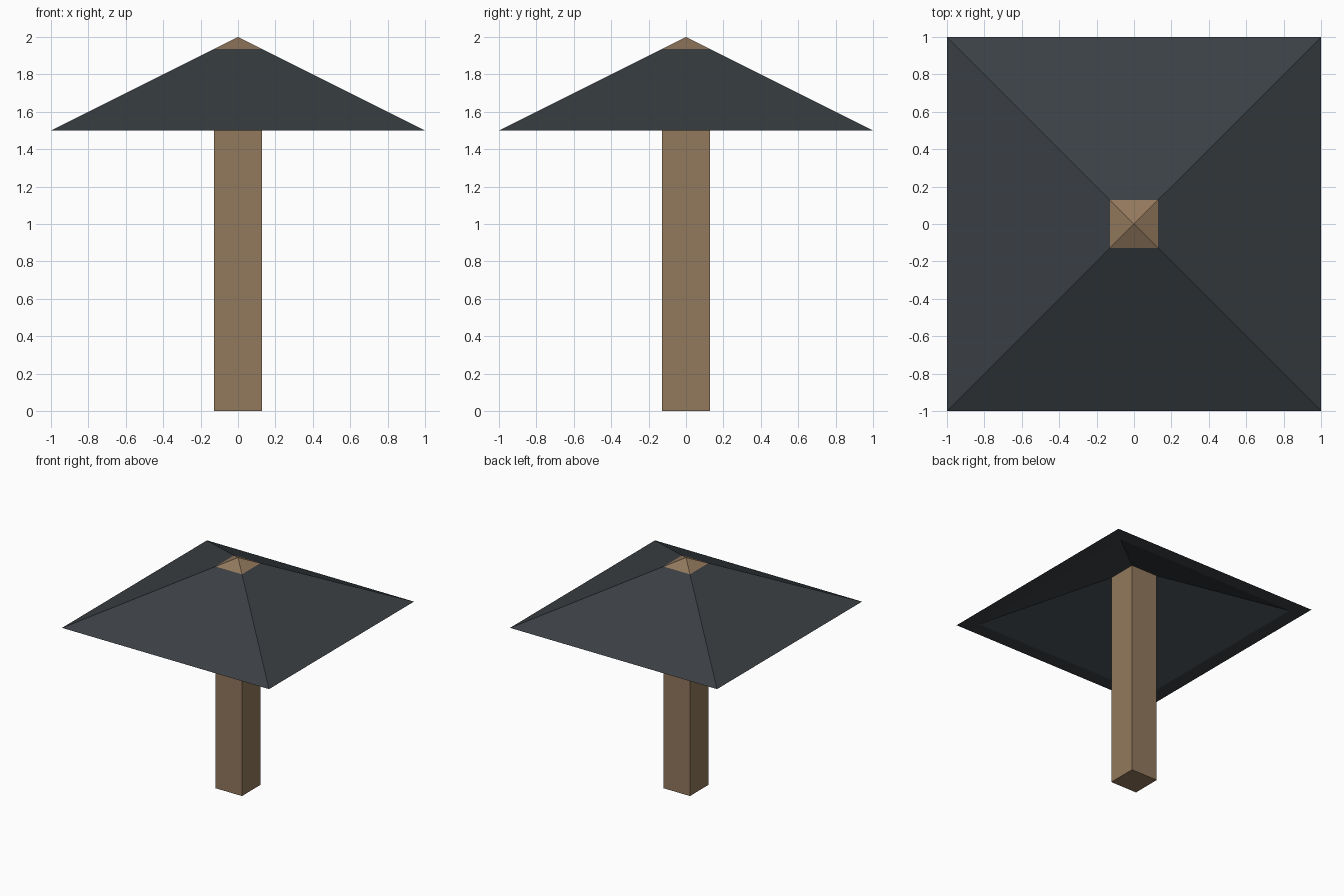
import bpy, bmesh

if "Cube" in bpy.data.objects:
    bpy.data.objects.remove(bpy.data.objects["Cube"])

def material(name, rgb):
    m = bpy.data.materials.new(name)
    m.diffuse_color = (*rgb, 1)
    m.use_nodes = True
    m.node_tree.nodes["Principled BSDF"].inputs["Base Color"].default_value = m.diffuse_color
    return m

def ring(bm, r, z):
    return [bm.verts.new((x * r, y * r, z)) for x, y in ((-1, -1), (1, -1), (1, 1), (-1, 1))]

def bridge(bm, a, b):
    for i in range(4):
        j = (i + 1) % 4
        bm.faces.new((a[i], a[j], b[j], b[i]))

def finish(bm, name, mat):
    bmesh.ops.recalc_face_normals(bm, faces=bm.faces)
    me = bpy.data.meshes.new(name)
    bm.to_mesh(me)
    bm.free()
    me.materials.append(mat)
    ob = bpy.data.objects.new(name, me)
    bpy.context.collection.objects.link(ob)

wood = material("brown wood", (0.287, 0.188, 0.107))
slate = material("dark slate", (0.043, 0.051, 0.058))

H = 0.128  # half width of the post

# Square post with a pyramid tip poking through the roof
bm = bmesh.new()
low, high = ring(bm, H, 0), ring(bm, H, 2 - H / 2)
bm.faces.new(low)
bridge(bm, low, high)
tip = bm.verts.new((0, 0, 2))
for i in range(4):
    bm.faces.new((high[i], high[(i + 1) % 4], tip))
finish(bm, "post", wood)

# Hollow pyramid roof with a flat rim underneath, open around the post
bm = bmesh.new()
rings = [ring(bm, r, z) for r, z in (
    (H, 2 - H / 2), (1, 1.5), (0.875, 1.5), (H, 1.9375 - H / 2))]
for a, b in zip(rings, rings[1:]):
    bridge(bm, a, b)
bridge(bm, rings[-1], rings[0])
finish(bm, "roof", slate)
